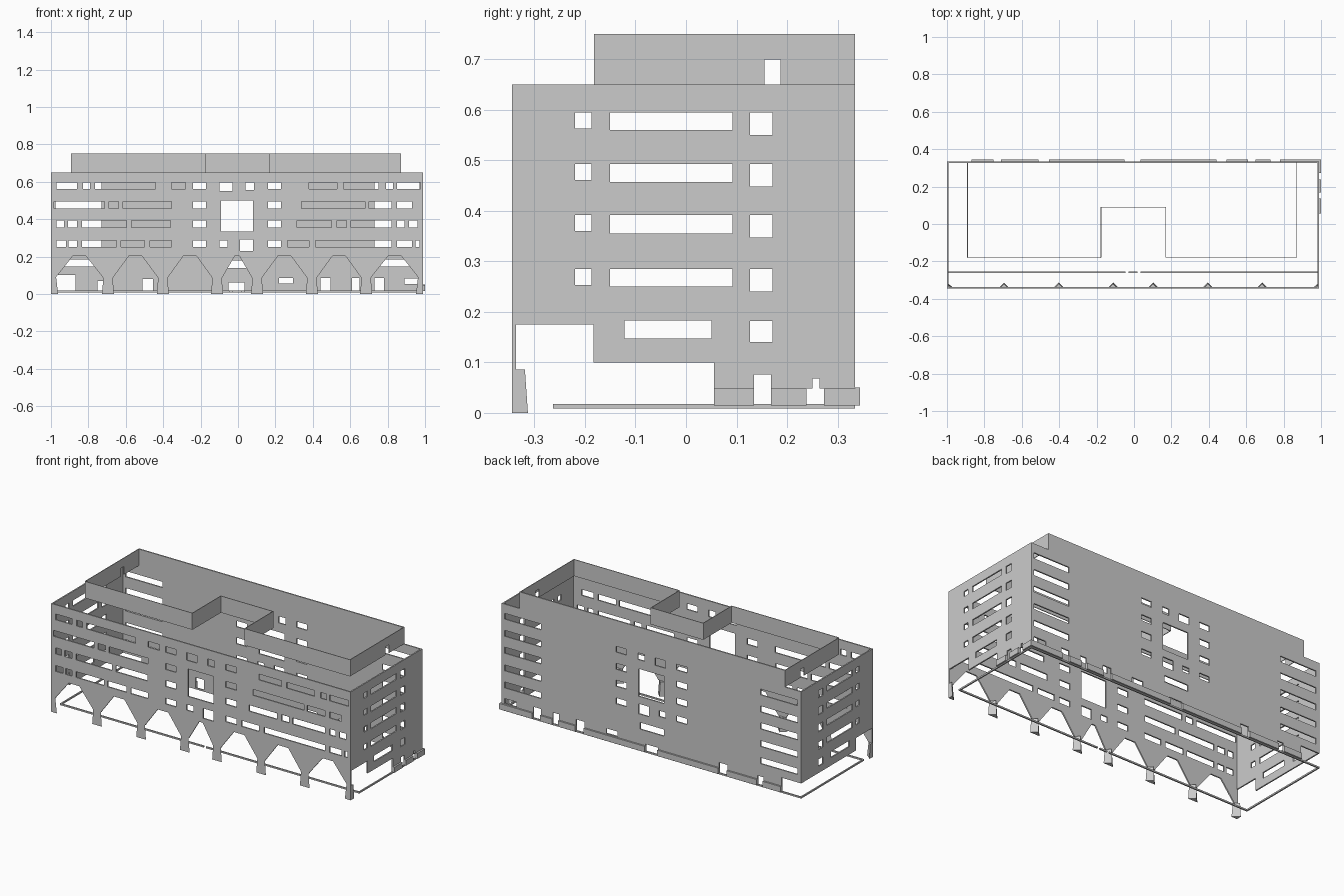
import bpy, bmesh
from math import pi

if "Cube" in bpy.data.objects:
    bpy.data.objects.remove(bpy.data.objects["Cube"])

T = 0.008  # wall thickness


def rect(a, b, lo, hi):
    return [(a, lo), (b, lo), (b, hi), (a, hi)]


def panel(name, outline, holes, side, pos, t=T):
    """Upright sheet: outline with holes, in the xz plane (or yz when side is True)."""
    cu = bpy.data.curves.new(name + "_profile", 'CURVE')
    cu.dimensions = '2D'
    cu.fill_mode = 'BOTH'
    cu.extrude = t / 2
    for pts in [outline] + holes:
        sp = cu.splines.new('POLY')
        sp.points.add(len(pts) - 1)
        for p, (u, v) in zip(sp.points, pts):
            p.co = (u, v, 0, 1)
        sp.use_cyclic_u = True
    tmp = bpy.data.objects.new(name + "_tmp", cu)
    bpy.context.collection.objects.link(tmp)
    dg = bpy.context.evaluated_depsgraph_get()
    me = bpy.data.meshes.new_from_object(tmp.evaluated_get(dg))
    bpy.data.objects.remove(tmp)
    bm = bmesh.new()
    bm.from_mesh(me)
    bmesh.ops.remove_doubles(bm, verts=bm.verts, dist=1e-5)
    bmesh.ops.recalc_face_normals(bm, faces=bm.faces)
    for f in bm.faces:
        f.smooth = False
    bm.to_mesh(me)
    bm.free()
    me.name = name
    ob = bpy.data.objects.new(name, me)
    ob.rotation_euler = (pi / 2, 0, pi / 2 if side else 0)
    ob.location = (pos, 0, 0) if side else (0, pos, 0)
    bpy.context.collection.objects.link(ob)
    return ob


def prism(name, low, high, z0, z1):
    """Solid between two matching plan polygons."""
    bm = bmesh.new()
    a = [bm.verts.new((x, y, z0)) for x, y in low]
    b = [bm.verts.new((x, y, z1)) for x, y in high]
    n = len(a)
    bm.faces.new(a)
    bm.faces.new(b)
    for i in range(n):
        bm.faces.new((a[i], a[(i + 1) % n], b[(i + 1) % n], b[i]))
    bmesh.ops.recalc_face_normals(bm, faces=bm.faces)
    me = bpy.data.meshes.new(name)
    bm.to_mesh(me)
    bm.free()
    bpy.context.collection.objects.link(bpy.data.objects.new(name, me))


def box(name, x0, x1, y0, y1, z0, z1):
    r = rect(x0, x1, y0, y1)
    prism(name, r, r, z0, z1)


L, R, F, B = -1.0, 0.99, -0.345, 0.335
ROWS = [(.56, .595), (.457, .493), (.355, .392), (.25, .285)]
LOW = (.147, .183)

# Shared windows of the centre bay
centre = [rect(-.09, .08, .335, .5), rect(-.1, -.03, .55, .595), rect(.04, .085, .555, .595),
          rect(-.1, -.055, .25, .285), rect(.01, .08, .23, .29)]
for lo, hi in ROWS:
    centre += [rect(-.24, -.17, lo, hi), rect(.16, .23, lo, hi)]

# Front wall: irregular ribbon windows over an arcade
bays = [
    [(-.97, -.86), (-.83, -.79), (-.765, -.44), (-.355, -.28), (.38, .53), (.565, .75), (.79, .83), (.85, .975)],
    [(-.985, -.715), (-.69, -.64), (-.615, -.355), (.34, .68), (.70, .82), (.85, .93)],
    [(-.97, -.93), (-.91, -.86), (-.835, -.595), (-.57, -.36), (.315, .5), (.53, .58), (.605, .82), (.85, .89), (.915, .96)],
    [(-.97, -.92), (-.905, -.86), (-.835, -.65), (-.625, -.5), (-.47, -.355), (.265, .38), (.415, .82), (.85, .93), (.95, .97)],
]
front_holes = list(centre)
for row, (lo, hi) in zip(bays, ROWS):
    front_holes += [rect(a, b, lo, hi) for a, b in row]

legs = [-.695, -.402, -.112, .102, .395, .685]
feet = [(L, L + .025)] + [(c - .026, c + .026) for c in legs] + [(R - .025, R)]
outline = [(L, .65)]
for i, (a, b) in enumerate(feet):
    outline += [(a, .085), (b, .085)]
    if i < len(feet) - 1:
        m = (b + feet[i + 1][0]) / 2
        w = .012 if i == 3 else .035
        outline += [(b + .006, .095), (m - w, .203), (m + w, .203), (feet[i + 1][0] - .006, .095)]
outline.append((R, .65))
panel("front_wall", outline, front_holes, False, F + T / 2)

# Tapered triangular legs
for c in legs:
    def tri(w, d):
        return [(c - w, F), (c + w, F), (c, F + d)]
    prism("arcade_leg", tri(.032, .032), tri(.025, .026), 0, .086)
for x, s in ((L, 1), (R, -1)):
    prism("corner_leg", [(x, F), (x + s * .038, F), (x, F + .032)],
          [(x, F), (x + s * .028, F), (x, F + .026)], 0, .086)
    post = sorted((x, x + s * T))
    box("corner_post", post[0], post[1], F, F + .005, .08, .18)

# Side walls
side_holes = []
for lo, hi in ROWS:
    side_holes += [rect(-.22, -.187, hi - .032, hi), rect(-.15, .092, lo, hi), rect(.127, .171, hi - .045, hi)]
side_holes += [rect(-.122, .05, *LOW), rect(.127, .171, .14, .182)]
top_left = [(B, .65), (F, .65), (F, .175), (-.183, .175), (-.183, .1)]
panel("left_wall", top_left + [(B, .1)], side_holes, True, L + T / 2)
panel("right_wall", top_left + [
    (.055, .1), (.055, .018), (.135, .018), (.135, .076), (.168, .076), (.168, .018),
    (.239, .018), (.239, .048), (.25, .048), (.25, .068), (.264, .068), (.264, .048),
    (.273, .048), (.273, .018), (B, .018)], side_holes, True, R - T / 2)

# Back wall with raised middle, end ribbon windows and ground doors
doors = [(-.75, -.71, .07), (-.51, -.455, .08), (-.05, .035, .06), (.44, .495, .085),
         (.61, .65, .085), (.73, .78, .085)]
back = [(L, .65), (L, .1), (-.87, .1), (-.87, .018)]
for a, b, h in doors:
    back += [(a, .018), (a, h), (b, h), (b, .018)]
back += [(R, .018), (R, .65), (.87, .65), (.87, .75), (-.89, .75), (-.89, .65)]
back_holes = centre + [rect(-.09, .07, .14, .18), rect(.22, .295, .055, .085), rect(.89, .97, .053, .083)]
for lo, hi in ROWS + [LOW]:
    back_holes += [rect(-.975, -.73, lo, hi), rect(.73, .97, lo, hi)]
panel("back_wall", back, back_holes, False, B - T / 2)

# Plinth strips on the back and right sides
xs = [-.87] + [v for a, b, h in doors for v in (a, b)] + [1.0]
for a, b in zip(xs[::2], xs[1::2]):
    box("back_plinth", a, b, B, .345, .015, .05)
for a, b in ((.055, .135), (.168, .239), (.273, .345)):
    box("side_plinth", R, 1.0, a, b, .015, .048)

# Roof parapet with recessed middle
P = .004
for name, a, b, y in (("parapet_left_front", -.89, -.177, -.18), ("parapet_recess", -.177, .17, .09),
                      ("parapet_right_front", .17, .87, -.18)):
    panel(name, rect(a, b, .65, .75), [], False, y, P)
for x in (-.177, .17):
    panel("parapet_return", rect(-.18, .09, .65, .75), [], True, x, P)
for x in (-.89, .87):
    panel("parapet_side", [(-.18, .65), (.155, .65), (.155, .7), (.187, .7), (.187, .65),
                           (B, .65), (B, .75), (-.18, .75)], [], True, x, P)

# Ground kerb ring
for a, b in ((L, -.045), (-.03, .02), (.035, R)):
    box("front_kerb", a, b, -.263, -.255, .009, .018)
box("back_kerb", L, R, B - .008, B, .009, .018)
for x in (L, R - .008):
    box("side_kerb", x, x + .008, -.263, B, .009, .018)
